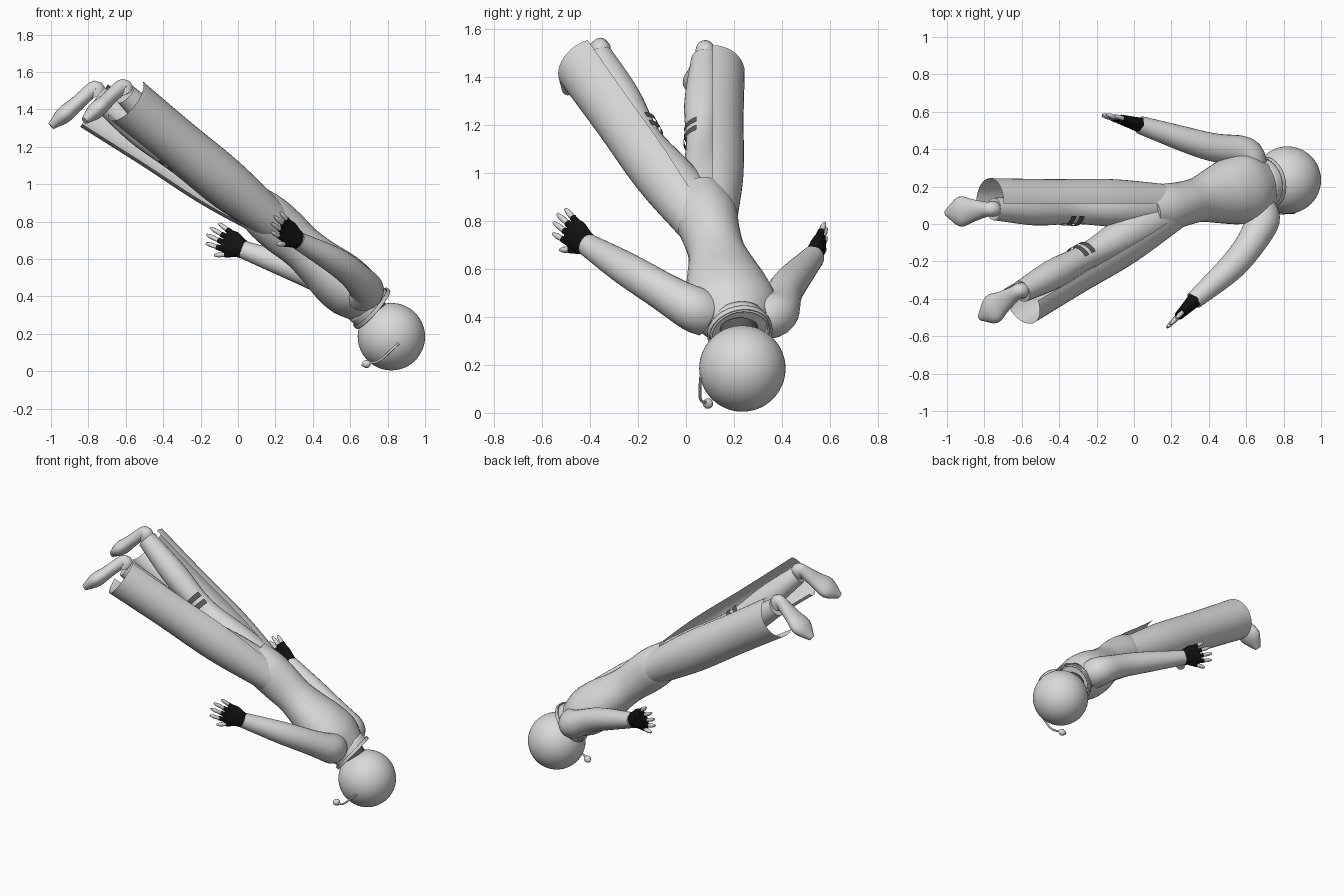
import bpy, bmesh, math
from mathutils import Vector

default_cube = bpy.data.objects.get("Cube")
if default_cube:
    bpy.data.objects.remove(default_cube)


def material(name, value):
    made = bpy.data.materials.new(name)
    made.use_nodes = True
    colour = (value, value, value, 1)
    made.diffuse_color = colour
    made.node_tree.nodes["Principled BSDF"].inputs["Base Color"].default_value = colour
    return made


GREY = material("light grey", 0.7)
DARK = material("dark grey", 0.1)
BLACK = material("black", 0.006)


def sample(values, fraction):
    """Smooth curve through evenly spaced numbers or vectors."""
    place = fraction * (len(values) - 1)
    index = min(int(place), len(values) - 2)
    t = place - index
    start, end = values[index], values[index + 1]
    before = values[index - 1] if index else start * 2 - end
    after = values[index + 2] if index + 2 < len(values) else end * 2 - start
    slope_in, slope_out = (end - before) / 2, (after - start) / 2
    rise = end - start
    bend = rise * 3 - slope_in * 2 - slope_out
    twist = slope_in + slope_out - rise * 2
    return start + slope_in * t + bend * t ** 2 + twist * t ** 3


def shade(angle=50):
    bpy.ops.object.shade_smooth_by_angle(angle=math.radians(angle))


def loft(name, points, widths, depths=None, paint=GREY, side=(0, 1, 0),
         mirror=1, arc=None, cap=True, sides=24, steps=20):
    """Sweep an ellipse, or an open arc of one, along a smooth path."""
    points = [Vector(point) for point in points]
    first, last = arc or (0, 360)
    bm = bmesh.new()
    rings = []
    for step in range(steps + 1):
        fraction = step / steps
        centre = sample(points, fraction)
        ahead = sample(points, min(fraction + 0.01, 1))
        behind = sample(points, max(fraction - 0.01, 0))
        along = (ahead - behind).normalized()
        across = Vector(side)
        across = (across - along * across.dot(along)).normalized()
        normal = along.cross(across) * mirror
        across = across * sample(widths, fraction)
        normal = normal * sample(depths or widths, fraction)
        ring = []
        for corner in range(sides + bool(arc)):
            turn = math.radians(first + (last - first) * corner / sides)
            ring.append(bm.verts.new(centre + across * math.cos(turn) + normal * math.sin(turn)))
        rings.append(ring)
    for lower, upper in zip(rings, rings[1:]):
        for corner in range(sides):
            following = (corner + 1) % len(lower)
            bm.faces.new((lower[corner], lower[following], upper[following], upper[corner]))
    if cap and not arc:
        bm.faces.new(rings[0])
        bm.faces.new(rings[-1])
    bmesh.ops.recalc_face_normals(bm, faces=bm.faces)
    mesh = bpy.data.meshes.new(name)
    bm.to_mesh(mesh)
    bm.free()
    mesh.materials.append(paint)
    made = bpy.data.objects.new(name, mesh)
    bpy.context.collection.objects.link(made)
    bpy.ops.object.select_all(action='DESELECT')
    made.select_set(True)
    bpy.context.view_layer.objects.active = made
    shade()
    return made


# Head with microphone boom
bpy.ops.mesh.primitive_uv_sphere_add(segments=48, ring_count=32, radius=0.18, location=(0.82, 0.235, 0.185))
head = bpy.context.object
head.name = "head"
head.data.materials.append(GREY)
shade()
boom_start = Vector((0.86, 0.06, 0.15))
boom_bend = Vector((0.76, 0.06, 0.06))
boom_end = Vector((0.69, 0.09, 0.04))
loft("microphone_boom", (boom_start, boom_bend, boom_end), (0.006, 0.006), sides=8)
loft("microphone", (boom_bend.lerp(boom_end, 0.7), boom_bend.lerp(boom_end, 1.4)),
     (0.005, 0.02, 0.02, 0.005), sides=12)

# Torso, neck and open collar
neck_base = Vector((0.7, 0.22, 0.35))
crotch = Vector((0.07, 0.06, 0.9))
shoulder_line = (-0.17, 1, -0.1)
loft("torso", (neck_base, crotch), (0.12, 0.19, 0.18, 0.15, 0.12, 0.12, 0.13, 0.1),
     (0.11, 0.15, 0.15, 0.13, 0.12, 0.13, 0.13, 0.11), side=shoulder_line, sides=32, steps=28)
loft("neck", (neck_base, head.location), (0.08, 0.08), paint=DARK)
spine = (neck_base - crotch).normalized()
for name, start, end, radius in (("collar", -0.03, 0.03, 0.125), ("collar_rim", 0.01, 0.03, 0.137)):
    band = loft(name, (neck_base + spine * start, neck_base + spine * end),
                (radius, radius), side=shoulder_line, cap=False, sides=32, steps=4)
    band.modifiers.new("thickness", 'SOLIDIFY').thickness = 0.008


def hand(label, wrist, direction, spread):
    """Black glove with bare fingertips; the thumb lies against the spread."""
    wrist, along, across = Vector(wrist), Vector(direction).normalized(), Vector(spread)
    across = (across - along * across.dot(along)).normalized()

    def digit(name, root, tip, radius):
        cuff = root.lerp(tip, 0.5)
        loft(name + "_sleeve", (root, cuff), (radius * 1.4, radius * 1.2),
             paint=BLACK, side=across, sides=10, steps=2)
        loft(name, (root.lerp(tip, 0.4), tip), (radius, radius, radius, radius / 2),
             side=across, sides=10, steps=6)

    loft(label + "_glove", (wrist - along * 0.02, wrist + along * 0.12),
         (0.045, 0.055, 0.068, 0.06), (0.042, 0.036, 0.03, 0.025), BLACK, across, steps=9)
    for number, reach in enumerate((0.2, 0.22, 0.22, 0.19)):
        offset = across * 0.03 * (number - 1.5)
        digit(f"{label}_finger_{number + 1}", wrist + along * 0.08 + offset,
              wrist + along * reach + offset * 1.4, 0.012)
    digit(label + "_thumb", wrist + along * 0.03 - across * 0.04,
          wrist + along * 0.13 - across * 0.1, 0.013)


def arm(label, joints, direction, spread, side):
    loft(label + "_arm", joints, (0.095, 0.095, 0.08, 0.07, 0.048), side=side, steps=24)
    hand(label, joints[-1], direction, spread)


arm("right", ((0.66, 0.09, 0.41), (0.68, 0, 0.45), (0.55, -0.2, 0.57), (0.32, -0.41, 0.7)),
    (-0.6, -0.6, 0.5), (0.35, 0.35, 0.85), (0, 0, 1))
arm("left", ((0.62, 0.3, 0.4), (0.58, 0.38, 0.42), (0.38, 0.42, 0.52), (0.03, 0.53, 0.65)),
    (-0.85, 0.25, 0.45), (0.5, 0, 0.85), (0, 1, 0))


def leg(label, outward, hip, knee, ankle, toe, waist, hem):
    """Slim inner leg, knee straps, flared outer panel and rounded foot."""
    hip, knee, ankle, toe = map(Vector, (hip, knee, ankle, toe))
    frame = dict(side=(0, outward, 0), mirror=outward)
    loft(label + "_leg", (hip, knee, ankle), (0.11, 0.1, 0.07, 0.08, 0.06), **frame)
    loft(label + "_panel", (waist, hem), (0.1, 0.13, 0.13, 0.135), arc=(-90, 120), **frame)
    heel = ankle + Vector((-0.02, 0, 0.04))
    loft(label + "_foot", (ankle, heel, heel.lerp(toe, 0.5), toe),
         (0.04, 0.042, 0.04, 0.06, 0.08, 0.02), (0.04, 0.045, 0.04, 0.04, 0.045, 0.02), **frame)
    for number in range(2):
        start = number / 10
        loft(f"{label}_knee_strap_{number + 1}",
             (knee.lerp(ankle, start), knee.lerp(ankle, start + 0.06)), (0.08, 0.08),
             paint=DARK, arc=(120, 250), steps=2, **frame)


leg("right", -1, (0.17, 0.06, 0.82), (-0.25, -0.17, 1.14), (-0.6, -0.36, 1.48),
    (-0.82, -0.5, 1.34), (0.2, 0.06, 0.79), (-0.6, -0.41, 1.45))
leg("left", 1, (0.17, 0.1, 0.82), (-0.31, 0.07, 1.12), (-0.75, 0.08, 1.47),
    (-1, 0.06, 1.31), (0.2, 0.11, 0.79), (-0.77, 0.11, 1.42))
